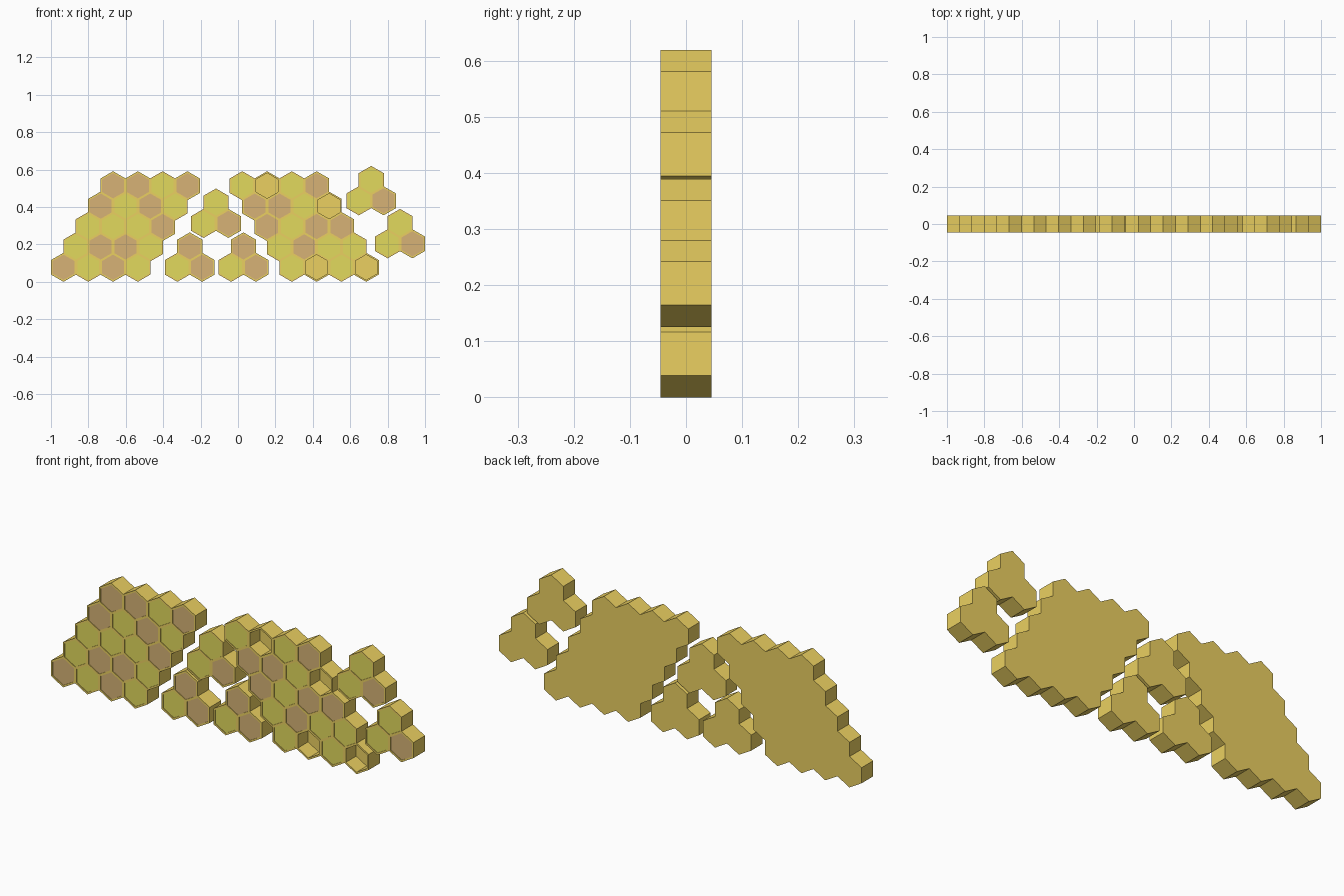
import bpy, bmesh
from math import pi, sin, cos

if "Cube" in bpy.data.objects:
    bpy.data.objects.remove(bpy.data.objects["Cube"])

R, WALL, Y0, Y1 = 0.0775, 0.01, -0.045, 0.045
DX, DZ = 0.1325, 0.109


def material(name, rgb):
    m = bpy.data.materials.new(name)
    m.diffuse_color = (*rgb, 1)
    m.use_nodes = True
    m.node_tree.nodes["Principled BSDF"].inputs["Base Color"].default_value = m.diffuse_color
    return m


WAX = material("gold_wax", (0.83, 0.63, 0.12))
FILL = {"Y": material("olive_honey", (0.76, 0.70, 0.11)),
        "B": material("brown_cap", (0.68, 0.45, 0.18))}


def ring(bm, x, z, r, y):
    return [bm.verts.new((x + r * sin(i * pi / 3), y, z + r * cos(i * pi / 3)))
            for i in range(6)]


def band(bm, a, b):
    for i in range(6):
        j = (i + 1) % 6
        bm.faces.new((a[i], a[j], b[j], b[i]))


def cup(bm, x, z):
    # Hexagonal cup, open to the front
    rings = [ring(bm, x, z, R, Y1), ring(bm, x, z, R, Y0),
             ring(bm, x, z, R - WALL, Y0), ring(bm, x, z, R - WALL, Y1 - WALL)]
    for a, b in zip(rings, rings[1:]):
        band(bm, a, b)
    bm.faces.new(rings[0])
    bm.faces.new(rings[-1])


def plug(bm, x, z):
    # Coloured filling just behind the rim
    a, b = ring(bm, x, z, R - WALL, Y0 + 0.003), ring(bm, x, z, R - WALL, Y1 - WALL)
    band(bm, a, b)
    bm.faces.new(a)
    bm.faces.new(b)


def finish(bm, name, mat):
    bmesh.ops.recalc_face_normals(bm, faces=bm.faces)
    me = bpy.data.meshes.new(name)
    bm.to_mesh(me)
    bm.free()
    me.materials.append(mat)
    bpy.context.collection.objects.link(bpy.data.objects.new(name, me))


def comb(name, cells):
    bm = bmesh.new()
    for x, z, _ in cells:
        cup(bm, x, z)
    finish(bm, name + "_cells", WAX)
    for key, mat in FILL.items():
        bm = bmesh.new()
        for x, z, k in cells:
            if k == key:
                plug(bm, x, z)
        finish(bm, name + "_" + mat.name, mat)


def block(x, z, lean, rows):
    # Leaning rows of cells; G is an empty cell
    return [(x + c * DX + lean * r * DX / 2, z + r * DZ, k)
            for r, row in enumerate(rows) for c, k in enumerate(row)]


# Two large slanted combs
comb("left_comb", block(-0.933, R, 1, ["BYBY", "YBBY", "YYYB", "BYBY", "BBYB"]))
comb("right_comb", block(0.288, R, -1, ["YGYG", "YBYY", "BYBB", "BBYG", "YGYB"]))

# Five small three-cell clusters, placed by their lower left cell
for i, (x, z, top) in enumerate([(-0.324, R, "B"), (-0.037, R, "B"), (-0.184, 0.312, "Y"),
                                 (0.646, 0.433, "Y"), (0.800, 0.203, "Y")]):
    comb(f"cluster_{i + 1}", block(x, z, 1, ["YB", top]))
